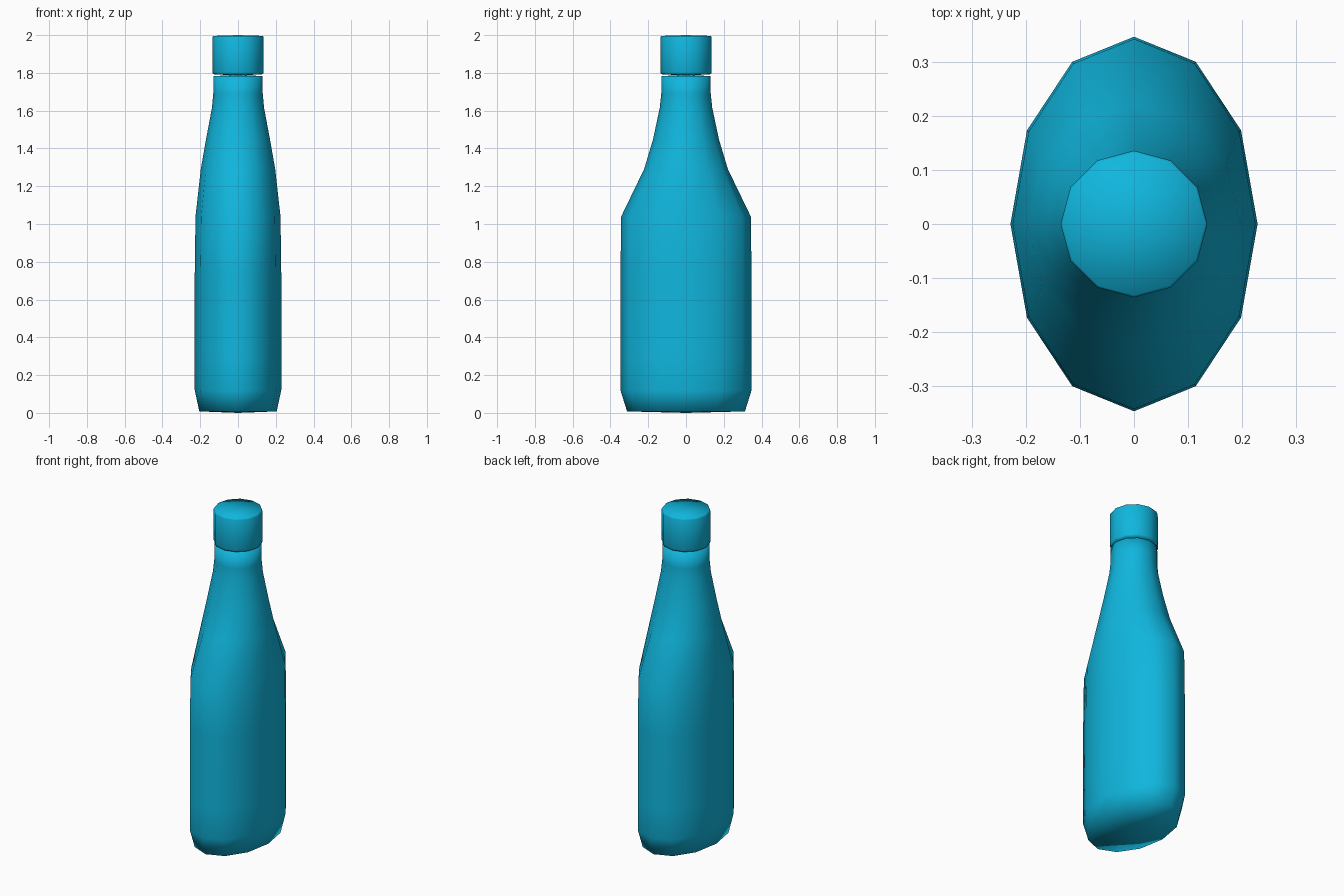
import bpy
import bmesh
import math

SIDES = 12

cube = bpy.data.objects.get("Cube")
if cube:
    bpy.data.objects.remove(cube, do_unlink=True)

# Single colour for the whole bottle
blue = bpy.data.materials.new("bright cyan blue")
blue.use_nodes = True
colour = (0.005, 0.47, 0.73, 1)
blue.diffuse_color = colour
blue.node_tree.nodes["Principled BSDF"].inputs["Base Color"].default_value = colour


def loft(name, rings, bottom, top):
    """Join elliptical rings (z, x radius, y radius) and close both ends with a shallow cone."""
    bm = bmesh.new()
    loops = []
    for z, rx, ry in rings:
        angles = [math.tau * i / SIDES for i in range(SIDES)]
        loops.append([bm.verts.new((rx * math.cos(a), ry * math.sin(a), z)) for a in angles])
    low = bm.verts.new((0, 0, bottom))
    high = bm.verts.new((0, 0, top))
    for i in range(SIDES):
        j = (i + 1) % SIDES
        for a, b in zip(loops, loops[1:]):
            bm.faces.new((a[i], a[j], b[j], b[i]))
        bm.faces.new((low, loops[0][j], loops[0][i]))
        bm.faces.new((high, loops[-1][i], loops[-1][j]))
    for face in bm.faces:
        face.smooth = True
    mesh = bpy.data.meshes.new(name)
    bm.to_mesh(mesh)
    bm.free()
    mesh.materials.append(blue)
    obj = bpy.data.objects.new(name, mesh)
    bpy.context.collection.objects.link(obj)
    return obj


# Flattened body rising through the shoulders into a round neck
loft("bottle_body", [
    (0.008, 0.205, 0.312),
    (0.12, 0.229, 0.347),
    (0.3, 0.229, 0.347),
    (0.74, 0.229, 0.347),
    (1.04, 0.225, 0.343),
    (1.29, 0.197, 0.222),
    (1.45, 0.169, 0.174),
    (1.615, 0.138, 0.139),
    (1.69, 0.131, 0.131),
    (1.783, 0.131, 0.131),
], 0, 1.79)

# Screw cap floating just above the neck
loft("bottle_cap", [
    (1.793, 0.132, 0.132),
    (1.803, 0.136, 0.136),
    (1.988, 0.136, 0.136),
    (1.996, 0.132, 0.132),
], 1.786, 2.0)
